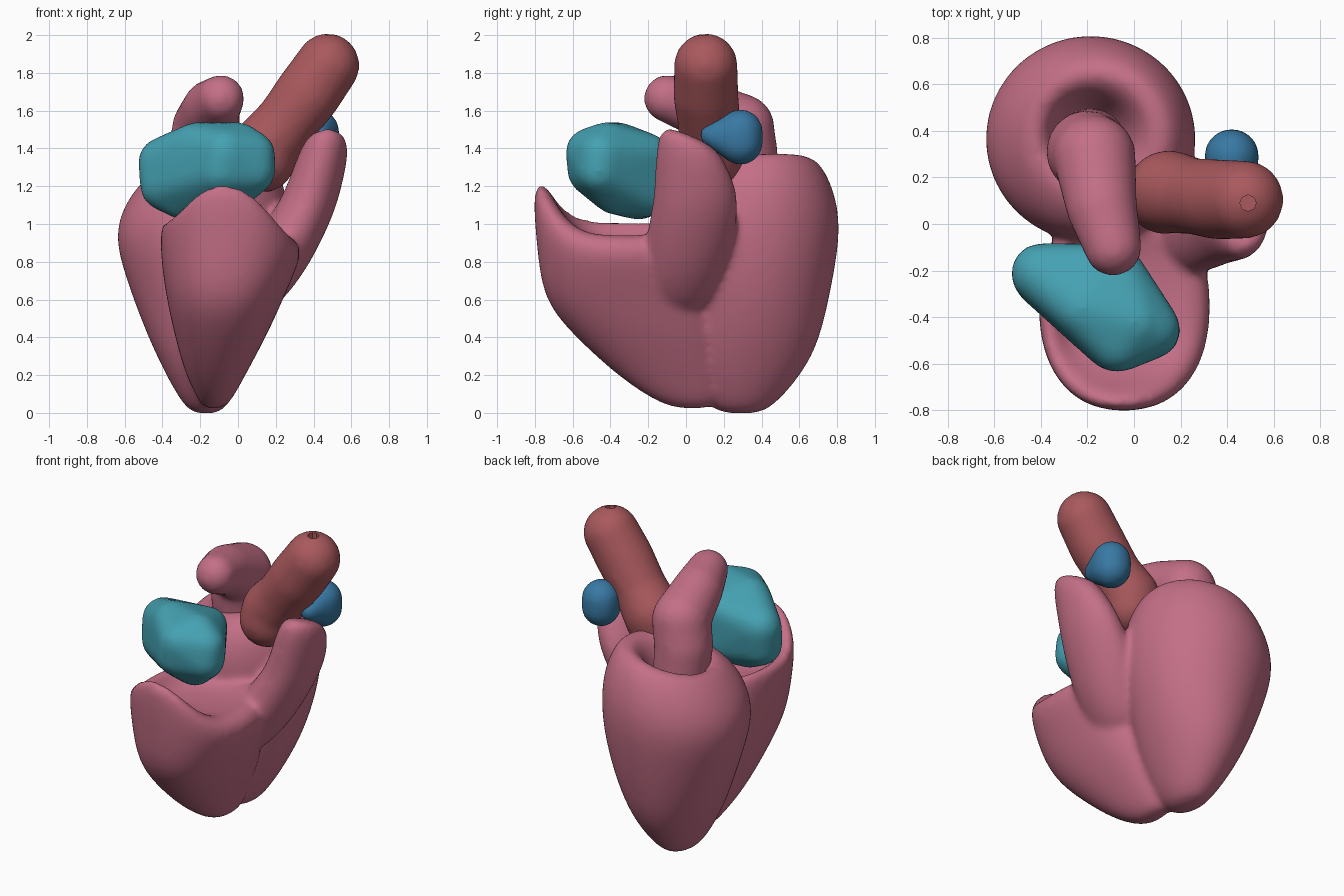
import bpy, bmesh, math
from mathutils import Vector, Matrix

if "Cube" in bpy.data.objects:
    bpy.data.objects.remove(bpy.data.objects["Cube"])


def material(name, rgb):
    m = bpy.data.materials.new(name)
    m.diffuse_color = (*rgb, 1)
    m.use_nodes = True
    m.node_tree.nodes["Principled BSDF"].inputs["Base Color"].default_value = m.diffuse_color
    return m


PINK = material("pink", (0.55, 0.16, 0.24))
RED = material("red", (0.40, 0.10, 0.11))
TEAL = material("teal", (0.06, 0.36, 0.45))
BLUE = material("blue", (0.04, 0.19, 0.37))


def finish(name, bm, mat, sub=0, voxel=0.02, smooth=5):
    bmesh.ops.recalc_face_normals(bm, faces=bm.faces)
    me = bpy.data.meshes.new(name)
    bm.to_mesh(me)
    bm.free()
    ob = bpy.data.objects.new(name, me)
    bpy.context.collection.objects.link(ob)
    me.materials.append(mat)
    if sub:
        ob.modifiers.new("Subdivide", 'SUBSURF').levels = sub
        ob.modifiers["Subdivide"].render_levels = sub
    r = ob.modifiers.new("Fuse", 'REMESH')
    r.mode = 'VOXEL'
    r.voxel_size = voxel
    r.use_smooth_shade = True
    s = ob.modifiers.new("Soften", 'SMOOTH')
    s.factor = 0.5
    s.iterations = smooth
    for p in me.polygons:
        p.use_smooth = True
    return ob


def loft(bm, rings, power=1.0, n=24):
    """Rings are (x, y, z, rx, ry, tilt along x, tilt along y, front lift)."""
    prev, first = None, None
    for ring in rings:
        x, y, z, rx, ry, tx, ty, lift = (tuple(ring) + (0, 0, 0))[:8]
        vs = []
        for i in range(n):
            a = 2 * math.pi * i / n
            c, s = math.cos(a), math.sin(a)
            px = math.copysign(abs(c) ** power, c) * rx
            py = math.copysign(abs(s) ** power, s) * ry
            pz = z + tx * px + ty * py + lift * max(0, -s) ** 3
            vs.append(bm.verts.new((x + px, y + py, pz)))
        if prev:
            for i in range(n):
                j = (i + 1) % n
                bm.faces.new((prev[i], prev[j], vs[j], vs[i]))
        else:
            first = vs
        prev = vs
    bm.faces.new(first[::-1])
    bm.faces.new(prev)


def ball(bm, p, r):
    bmesh.ops.create_uvsphere(bm, u_segments=20, v_segments=12, radius=r,
                              matrix=Matrix.Translation(p))


def vessel(name, pts, mat, steps=7):
    """Thick tube of overlapping balls along (x, y, z, r) points."""
    bm = bmesh.new()
    for a, b in zip(pts, pts[1:]):
        for k in range(steps + 1):
            q = Vector(a).lerp(Vector(b), k / steps)
            ball(bm, q[:3], q[3])
    return finish(name, bm, mat, smooth=10)


def hull(name, pts, mat):
    bm = bmesh.new()
    for x, y, z, r in pts:
        ball(bm, (x, y, z), r)
    res = bmesh.ops.convex_hull(bm, input=bm.verts)
    junk = {e for e in res["geom_interior"] + res["geom_unused"]
            if isinstance(e, bmesh.types.BMVert) and e.is_valid}
    bmesh.ops.delete(bm, geom=list(junk), context='VERTS')
    return finish(name, bm, mat, smooth=14)


# Ventricles: back chamber with a ring-shaped rim
bm = bmesh.new()
loft(bm, [
    (-0.17, 0.29, -0.005, 0.05, 0.08),
    (-0.17, 0.29, 0.03, 0.12, 0.18),
    (-0.17, 0.32, 0.27, 0.25, 0.35),
    (-0.17, 0.35, 0.50, 0.35, 0.39),
    (-0.18, 0.36, 0.75, 0.43, 0.43),
    (-0.19, 0.365, 0.95, 0.465, 0.455, 0.05),
    (-0.18, 0.37, 1.13, 0.44, 0.435, 0.12),
    (-0.17, 0.37, 1.28, 0.36, 0.36, 0.2, 0.08),
    (-0.17, 0.38, 1.335, 0.27, 0.26, 0.2, 0.1),
    (-0.18, 0.38, 1.28, 0.19, 0.18, 0.2),
    (-0.19, 0.37, 1.12, 0.14, 0.14),
    (-0.19, 0.37, 1.03, 0.07, 0.07)])
# Ventricles: front chamber with a raised front lip and hollow top
loft(bm, [
    (-0.13, 0.04, 0.02, 0.05, 0.09),
    (-0.12, 0.00, 0.07, 0.09, 0.18),
    (-0.12, -0.08, 0.20, 0.16, 0.29),
    (-0.09, -0.20, 0.42, 0.25, 0.41),
    (-0.07, -0.30, 0.60, 0.31, 0.46),
    (-0.04, -0.34, 0.80, 0.37, 0.45, 0, 0, 0.05),
    (-0.04, -0.36, 0.91, 0.375, 0.45, -0.1, 0, 0.16),
    (-0.05, -0.37, 0.97, 0.35, 0.435, -0.12, 0, 0.25),
    (-0.06, -0.37, 0.98, 0.29, 0.37, -0.12, 0, 0.24),
    (-0.07, -0.36, 0.93, 0.23, 0.29, 0, 0, 0.1),
    (-0.07, -0.35, 0.90, 0.12, 0.15)], power=0.88)
# Ventricles: outflow horn on the right
loft(bm, [
    (0.05, -0.05, 0.50, 0.10, 0.15),
    (0.14, -0.02, 0.70, 0.19, 0.22),
    (0.25, 0.02, 0.90, 0.19, 0.24),
    (0.36, 0.05, 1.08, 0.16, 0.23),
    (0.41, 0.05, 1.22, 0.145, 0.215, 0, -0.1),
    (0.45, 0.03, 1.36, 0.135, 0.19, 0, -0.3),
    (0.47, 0.02, 1.45, 0.11, 0.15, 0, -0.4),
    (0.48, 0.01, 1.475, 0.05, 0.07, 0, -0.4)])
finish("ventricles", bm, PINK, sub=2, voxel=0.02, smooth=9)

# Pink vessel rising from the ring and bending forward
vessel("rear_vessel", [
    (-0.19, 0.33, 1.12, 0.17), (-0.20, 0.31, 1.35, 0.18),
    (-0.17, 0.29, 1.51, 0.18), (-0.14, 0.08, 1.61, 0.155),
    (-0.09, -0.10, 1.665, 0.125)], PINK)

# Red main artery with a small opening at its tip
artery = vessel("main_artery", [
    (0.13, 0.13, 1.34, 0.175), (0.15, 0.14, 1.41, 0.18),
    (0.25, 0.12, 1.53, 0.165), (0.37, 0.105, 1.69, 0.175),
    (0.475, 0.105, 1.84, 0.17)], RED)
bm = bmesh.new()
bmesh.ops.create_cone(bm, cap_ends=True, segments=8, radius1=0.035, radius2=0.035,
                      depth=0.3, matrix=Matrix.Translation((0.49, 0.09, 1.99)))
me = bpy.data.meshes.new("opening_cutter")
bm.to_mesh(me)
bm.free()
me.materials.append(PINK)
cutter = bpy.data.objects.new("opening_cutter", me)
bpy.context.collection.objects.link(cutter)
cutter.hide_render = True
cutter.hide_viewport = True
cut = artery.modifiers.new("Opening", 'BOOLEAN')
cut.operation = 'DIFFERENCE'
cut.object = cutter

# Teal upper chamber sitting in the front hollow
hull("front_atrium", [
    (-0.40, -0.21, 1.33, 0.13), (-0.39, -0.23, 1.20, 0.13),
    (-0.29, -0.25, 1.14, 0.12), (-0.10, -0.20, 1.15, 0.11),
    (-0.07, -0.20, 1.37, 0.11), (-0.22, -0.36, 1.41, 0.13),
    (0.00, -0.42, 1.41, 0.13), (0.08, -0.45, 1.37, 0.12),
    (0.08, -0.46, 1.28, 0.12), (-0.07, -0.51, 1.38, 0.13),
    (-0.09, -0.50, 1.28, 0.13), (-0.05, -0.38, 1.17, 0.12)], TEAL)

# Blue artery stub behind the outflow horn
hull("side_artery", [
    (0.43, 0.13, 1.47, 0.06), (0.42, 0.29, 1.49, 0.12),
    (0.42, 0.29, 1.43, 0.12)], BLUE)
